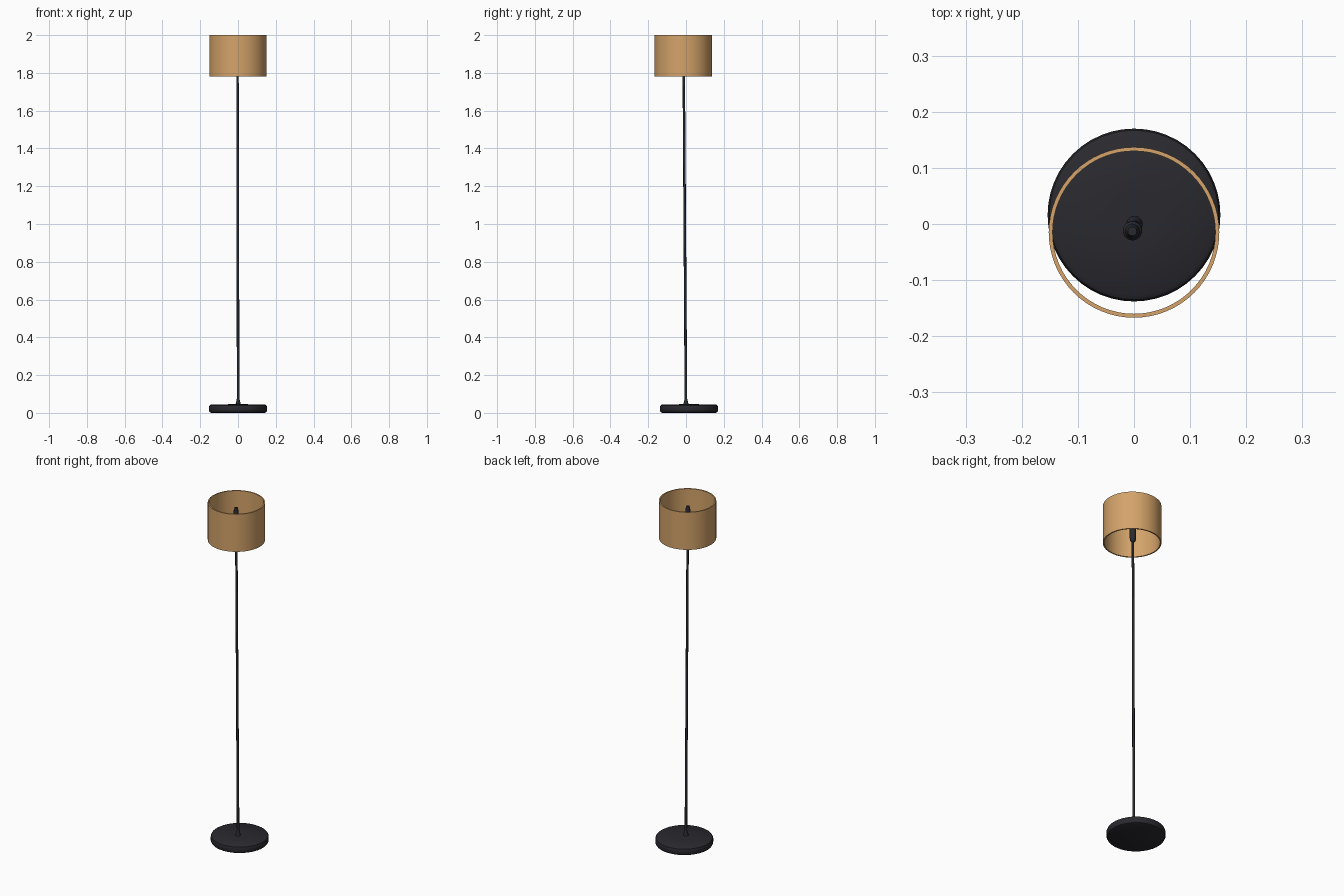
import bpy, math
from mathutils import Vector

if "Cube" in bpy.data.objects:
    bpy.data.objects.remove(bpy.data.objects["Cube"])


def material(name, rgb):
    m = bpy.data.materials.new(name)
    m.diffuse_color = (*rgb, 1)
    m.use_nodes = True
    m.node_tree.nodes["Principled BSDF"].inputs["Base Color"].default_value = m.diffuse_color
    return m


black = material("matte black", (0.022, 0.022, 0.028))
tan = material("tan fabric", (0.66, 0.37, 0.145))


def lathe(name, profile, top, bottom, mat, sides=48, closed=False):
    """Spin (radius, z) points about an axis running from bottom to top (x, y, z)."""
    b, t = Vector(bottom), Vector(top)
    verts, faces = [], []
    for r, z in profile:
        c = b.lerp(t, (z - b.z) / (t.z - b.z))
        for i in range(sides):
            a = 2 * math.pi * i / sides
            verts.append((c.x + r * math.cos(a), c.y + r * math.sin(a), z))
    n = len(profile)
    for k in range(n if closed else n - 1):
        for i in range(sides):
            j, q = (i + 1) % sides, (k + 1) % n
            faces.append((k * sides + i, k * sides + j, q * sides + j, q * sides + i))
    if not closed:
        faces.append(tuple(reversed(range(sides))))
        faces.append(tuple(range((n - 1) * sides, n * sides)))
    me = bpy.data.meshes.new(name)
    me.from_pydata(verts, [], faces)
    me.materials.append(mat)
    ob = bpy.data.objects.new(name, me)
    bpy.context.collection.objects.link(ob)
    bpy.context.view_layer.objects.active = ob
    ob.select_set(True)
    bpy.ops.object.shade_smooth_by_angle(angle=math.radians(35))
    ob.select_set(False)
    return ob


# Rounded disc base
lathe("base", [(0.142, 0), (0.150, 0.004), (0.154, 0.012), (0.154, 0.031),
               (0.151, 0.039), (0.143, 0.044), (0.04, 0.046)],
      (0, 0.016, 1), (0, 0.016, 0), black)

# Slightly leaning pole with a foot collar
foot, head = (0.001, 0.0, 0.0), (-0.003, -0.013, 1.97)
lathe("pole", [(0.007, 0.03), (0.0065, 1.80)], head, foot, black, 20)
lathe("foot_collar", [(0.016, 0.04), (0.013, 0.05), (0.009, 0.065), (0.007, 0.075)],
      head, foot, black, 20)

# Lamp holder inside the shade
lathe("lamp_holder", [(0.008, 1.785), (0.015, 1.795), (0.017, 1.81), (0.017, 1.87),
                      (0.013, 1.875), (0.013, 1.95), (0.008, 1.968)],
      head, foot, black, 24)

# Open drum shade
lathe("shade", [(0.152, 1.78), (0.152, 2.0), (0.145, 2.0), (0.145, 1.78)],
      (0, -0.015, 2), (0, -0.015, 0), tan, 64, closed=True)
